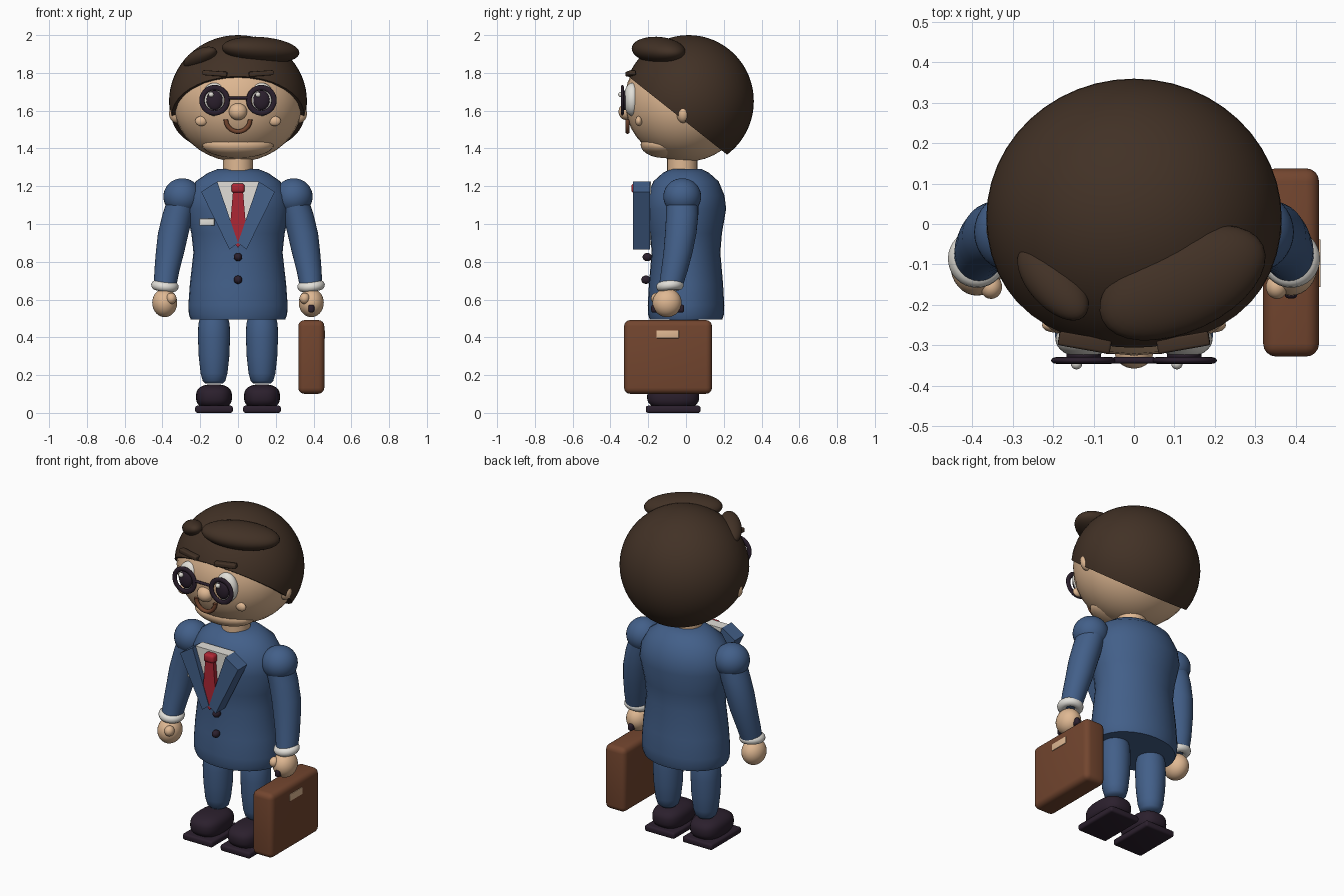
import bpy, bmesh, math
from mathutils import Vector

if "Cube" in bpy.data.objects:
    bpy.data.objects.remove(bpy.data.objects["Cube"])


def material(name, rgb):
    m = bpy.data.materials.new(name)
    m.use_nodes = True
    m.diffuse_color = (*rgb, 1)
    m.node_tree.nodes["Principled BSDF"].inputs["Base Color"].default_value = (*rgb, 1)
    return m


SKIN = material("skin", (0.74, 0.48, 0.29))
HAIR = material("dark_brown_hair", (0.054, 0.031, 0.019))
SUIT = material("suit_blue", (0.055, 0.115, 0.25))
WHITE = material("off_white", (0.76, 0.74, 0.69))
RED = material("tie_red", (0.42, 0.02, 0.035))
DARK = material("dark_plum", (0.024, 0.014, 0.026))
LEATHER = material("leather_brown", (0.17, 0.06, 0.028))


def finish(ob, name, mat, angle=40):
    ob.name = name
    ob.data.materials.append(mat)
    bpy.ops.object.select_all(action="DESELECT")
    ob.select_set(True)
    bpy.context.view_layer.objects.active = ob
    bpy.ops.object.shade_smooth_by_angle(angle=math.radians(angle))
    return ob


def from_bmesh(bm, name, mat, angle=40):
    bmesh.ops.recalc_face_normals(bm, faces=bm.faces)
    me = bpy.data.meshes.new(name)
    bm.to_mesh(me)
    bm.free()
    ob = bpy.data.objects.new(name, me)
    bpy.context.collection.objects.link(ob)
    return finish(ob, name, mat, angle)


def ellipsoid(name, mat, loc, radii, rot=(0, 0, 0), power=1.0):
    """Ellipsoid; a power below 1 makes it boxier."""
    bm = bmesh.new()
    bmesh.ops.create_uvsphere(bm, u_segments=32, v_segments=20, radius=1)
    for v in bm.verts:
        v.co = Vector([math.copysign(abs(c) ** power, c) * r for c, r in zip(v.co, radii)])
    ob = from_bmesh(bm, name, mat, 60)
    ob.location = loc
    ob.rotation_euler = [math.radians(a) for a in rot]
    return ob


def box(name, mat, loc, size, bevel=0.005, rot=(0, 0, 0), segments=3):
    bm = bmesh.new()
    bmesh.ops.create_cube(bm, size=1)
    bmesh.ops.scale(bm, vec=size, verts=bm.verts)
    bmesh.ops.bevel(bm, geom=bm.edges[:], offset=bevel, segments=segments,
                    profile=0.5, affect="EDGES")
    ob = from_bmesh(bm, name, mat)
    ob.location = loc
    ob.rotation_euler = [math.radians(a) for a in rot]
    return ob


def cylinder(name, mat, loc, radius, depth, rot=(0, 0, 0)):
    bpy.ops.mesh.primitive_cylinder_add(vertices=24, radius=radius, depth=depth, location=loc,
                                        rotation=[math.radians(a) for a in rot])
    return finish(bpy.context.object, name, mat)


def torus(name, mat, loc, major, minor, rot=(0, 0, 0), flat=1):
    bpy.ops.mesh.primitive_torus_add(major_segments=32, minor_segments=12, major_radius=major,
                                     minor_radius=minor, location=loc,
                                     rotation=[math.radians(a) for a in rot])
    bpy.context.object.scale.z = flat
    return finish(bpy.context.object, name, mat, 80)


def loft(name, mat, rings, sides=32):
    """Skin through horizontal elliptical rings (z, rx, ry, cx, cy)."""
    bm = bmesh.new()
    loops = []
    for z, rx, ry, cx, cy in rings:
        loops.append([bm.verts.new((cx + rx * math.cos(t), cy + ry * math.sin(t), z))
                      for t in (math.tau * i / sides for i in range(sides))])
    for a, b in zip(loops, loops[1:]):
        for i in range(sides):
            j = (i + 1) % sides
            bm.faces.new((a[i], a[j], b[j], b[i]))
    bm.faces.new(loops[0])
    bm.faces.new(loops[-1])
    return from_bmesh(bm, name, mat, 50)


def plate(name, mat, outline, front, back):
    """Flat outline in x and z, given thickness along y."""
    bm = bmesh.new()
    face = bm.faces.new([bm.verts.new((x, front, z)) for x, z in outline])
    ext = bmesh.ops.extrude_face_region(bm, geom=[face])
    for v in ext["geom"]:
        if isinstance(v, bmesh.types.BMVert):
            v.co.y = back
    return from_bmesh(bm, name, mat, 20)


# Head, neck and jaw
ellipsoid("head", SKIN, (0, 0, 1.65), (0.345, 0.325, 0.32))
ellipsoid("chin", SKIN, (0, -0.12, 1.42), (0.19, 0.12, 0.07))
cylinder("neck", SKIN, (0, -0.02, 1.31), 0.08, 0.14)
ellipsoid("nose", SKIN, (0, -0.315, 1.595), (0.048, 0.042, 0.045))

# Hair cap trimmed along a sloping hairline
bm = bmesh.new()
bmesh.ops.create_uvsphere(bm, u_segments=48, v_segments=32, radius=1)
for v in bm.verts:
    v.co = Vector((v.co.x * 0.365, v.co.y * 0.345 + 0.014, v.co.z * 0.35 + 1.65))
cut = bmesh.ops.bisect_plane(bm, geom=bm.verts[:] + bm.edges[:] + bm.faces[:],
                             plane_co=(0, -0.3, 1.777), plane_no=(0, 0.407, 0.514),
                             clear_inner=True)
rim = [e for e in cut["geom_cut"] if isinstance(e, bmesh.types.BMEdge)]
bmesh.ops.contextual_create(bm, geom=rim)
from_bmesh(bm, "hair_cap", HAIR)
ellipsoid("left_hair_tuft", HAIR, (0.12, -0.145, 1.92), (0.22, 0.12, 0.07), (0, 4, 25))
ellipsoid("right_hair_tuft", HAIR, (-0.2, -0.145, 1.88), (0.12, 0.06, 0.045), (0, -20, -48))

# Mouth: lower half of a ring
bm = bmesh.new()
steps, around = 20, 10
grid = []
for i in range(steps + 1):
    a = math.pi * (1 + i / steps)
    ring = []
    for k in range(around):
        b = math.tau * k / around
        r = 0.064 + 0.012 * math.cos(b)
        ring.append(bm.verts.new((r * math.cos(a), -0.31 + 0.012 * math.sin(b),
                                  1.553 + r * math.sin(a))))
    grid.append(ring)
for p, q in zip(grid, grid[1:]):
    for k in range(around):
        n = (k + 1) % around
        bm.faces.new((p[k], p[n], q[n], q[k]))
bm.faces.new(grid[0])
bm.faces.new(grid[-1])
from_bmesh(bm, "mouth", LEATHER)

# Torso
profile = [(0.495, 0.25), (0.52, 0.26), (0.57, 0.263), (0.68, 0.255), (0.85, 0.236),
           (0.95, 0.247), (1.08, 0.276), (1.15, 0.265), (1.225, 0.225), (1.27, 0.16), (1.29, 0.11)]
loft("jacket", SUIT, [(z, r, r * 0.77, 0, 0) for z, r in profile])

# Shirt front, tie, buttons and pocket square
plate("shirt_front", WHITE, [(-0.11, 1.225), (0.11, 1.225), (0, 0.89)], -0.25, -0.185)
plate("tie", RED, [(-0.026, 1.18), (0.026, 1.18), (0.047, 0.93), (0, 0.875), (-0.047, 0.93)],
      -0.277, -0.22)
box("tie_knot", RED, (0, -0.262, 1.19), (0.07, 0.055, 0.05), 0.015)
for name, z in (("upper_button", 0.825), ("lower_button", 0.705)):
    ellipsoid(name, DARK, (0, -0.212 if z < 0.8 else -0.205, z), (0.022, 0.025, 0.022))
box("pocket_square", WHITE, (-0.165, -0.175, 1.01), (0.08, 0.04, 0.038), 0.004)

# Paired parts
for side, s in (("left", 1), ("right", -1)):
    ellipsoid(side + "_ear", SKIN, (s * 0.325, -0.015, 1.585), (0.04, 0.035, 0.05))
    ellipsoid(side + "_cheek", SKIN, (s * 0.195, -0.25, 1.545), (0.032, 0.018, 0.026))
    box(side + "_eyebrow", HAIR, (s * 0.122, -0.293, 1.797), (0.13, 0.035, 0.026), 0.006,
        (0, -s * 4, s * 10))

    # Eyes and spectacles
    x = s * 0.124
    ellipsoid(side + "_eye", WHITE, (x, -0.285, 1.66), (0.07, 0.045, 0.088))
    ellipsoid(side + "_pupil", DARK, (x, -0.325, 1.655), (0.043, 0.02, 0.052))
    ellipsoid(side + "_eye_glint", WHITE, (x - 0.018, -0.345, 1.685), (0.014, 0.014, 0.014))
    torus(side + "_lens_rim", DARK, (x, -0.337, 1.655), 0.067, 0.014, (90, 0, 0), 0.6)

    # Lapel
    plate(side + "_lapel", SUIT, [(s * 0.11, 1.225), (s * 0.195, 1.17), (s * 0.045, 0.865),
                                  (s * 0.0, 0.9)], -0.28, -0.19)

    # Arm, cuff and hand
    ellipsoid(side + "_shoulder", SUIT, (s * 0.295, -0.02, 1.145), (0.1, 0.1, 0.097))
    arm = [(1.14, 0.08, 0.085, 0.29, -0.02), (1.05, 0.082, 0.085, 0.318, -0.02),
           (0.95, 0.081, 0.083, 0.343, -0.028), (0.85, 0.075, 0.077, 0.36, -0.042),
           (0.75, 0.066, 0.07, 0.377, -0.062), (0.66, 0.058, 0.062, 0.387, -0.083)]
    loft(side + "_sleeve", SUIT, [(z, rx, ry, s * cx, cy) for z, rx, ry, cx, cy in arm])
    torus(side + "_cuff", WHITE, (s * 0.387, -0.085, 0.672), 0.047, 0.026, (6, -s * 6, 0))
    ellipsoid(side + "_hand", SKIN, (s * 0.388, -0.1, 0.583), (0.066, 0.077, 0.076))
    ellipsoid(side + "_thumb", SKIN, (s * 0.353, -0.155, 0.606), (0.027, 0.03, 0.03))

    # Leg and shoe
    leg = [(0.155, 0.045), (0.17, 0.06), (0.21, 0.071), (0.3, 0.081), (0.4, 0.085),
           (0.47, 0.083), (0.52, 0.07)]
    loft(side + "_trouser_leg", SUIT, [(z, r, r, s * 0.127, -0.01) for z, r in leg])
    ellipsoid(side + "_shoe", DARK, (s * 0.127, -0.068, 0.085), (0.095, 0.138, 0.066), power=0.75)
    box(side + "_sole", DARK, (s * 0.127, -0.068, 0.019), (0.2, 0.29, 0.038), 0.012)

cylinder("spectacle_bridge", DARK, (0, -0.337, 1.668), 0.008, 0.1, (0, 90, 0))

# Briefcase in the left hand
box("briefcase", LEATHER, (0.388, -0.095, 0.296), (0.138, 0.465, 0.39), 0.032, segments=4)
box("briefcase_tag", SKIN, (0.457, -0.097, 0.416), (0.008, 0.118, 0.042), 0.002)
box("briefcase_handle", DARK, (0.388, -0.097, 0.552), (0.032, 0.175, 0.042), 0.012)
